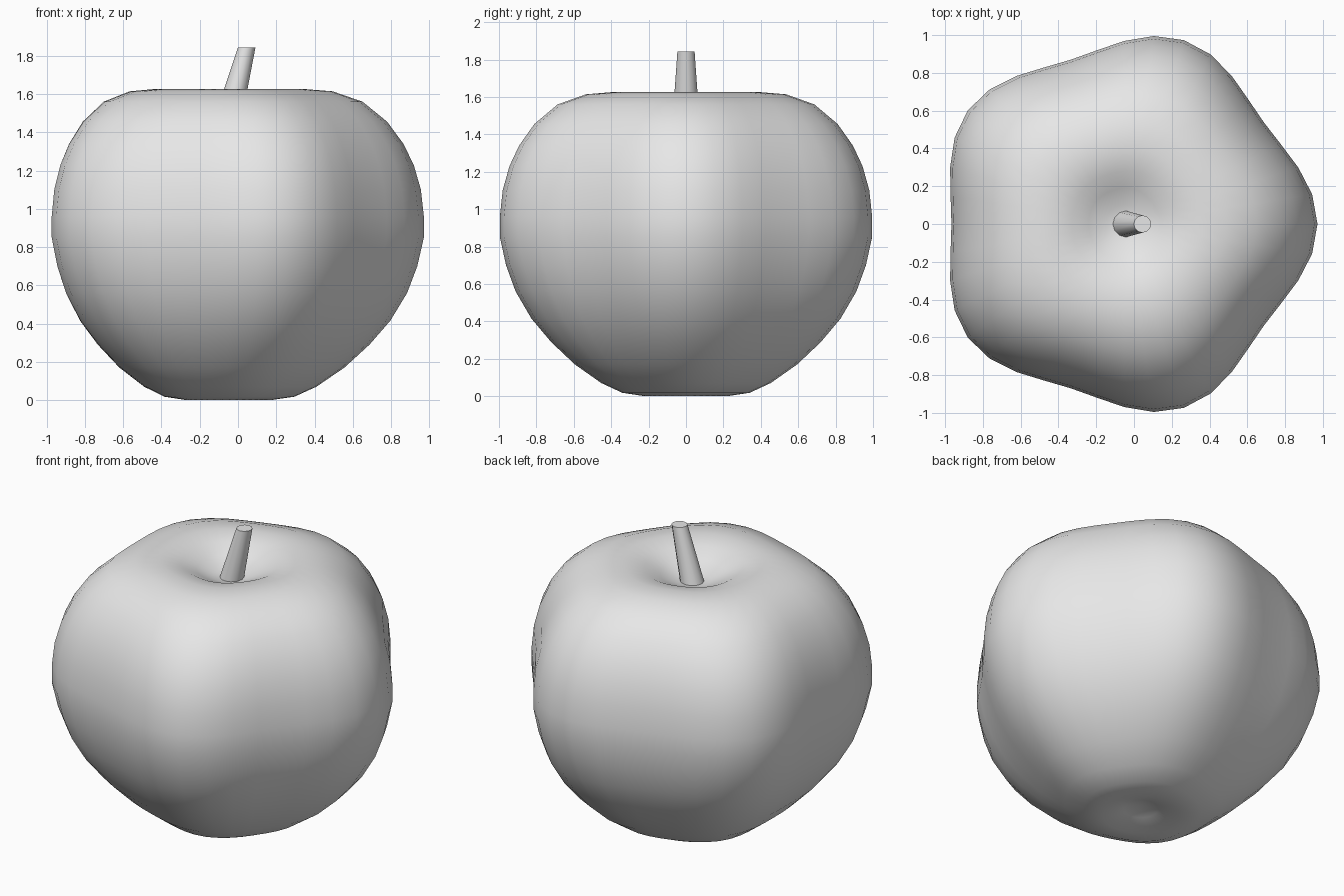
import bpy
import bmesh
from math import cos, sin, tau, radians

cube = bpy.data.objects.get("Cube")
if cube:
    bpy.data.objects.remove(cube, do_unlink=True)

AXIS_X = -0.052
SEGMENTS = 40

grey = bpy.data.materials.new("light_grey")
grey.use_nodes = True
grey.diffuse_color = (0.8, 0.8, 0.8, 1)
grey.node_tree.nodes["Principled BSDF"].inputs["Base Color"].default_value = (0.8, 0.8, 0.8, 1)


def finish(bm, name, angle):
    """Turn a bmesh into a smooth-shaded object."""
    bmesh.ops.recalc_face_normals(bm, faces=bm.faces[:])
    mesh = bpy.data.meshes.new(name)
    bm.to_mesh(mesh)
    bm.free()
    mesh.materials.append(grey)
    obj = bpy.data.objects.new(name, mesh)
    bpy.context.collection.objects.link(obj)
    bpy.ops.object.select_all(action='DESELECT')
    obj.select_set(True)
    bpy.context.view_layer.objects.active = obj
    bpy.ops.object.shade_smooth_by_angle(angle=radians(angle))
    return obj


# Fruit body: lathe profile (mean radius, height), bottom dimple to top dimple
BOTTOM, TOP = 0.06, 1.50
profile = [
    (0.10, 0.035), (0.22, 0.0), (0.34, 0.018), (0.45, 0.07), (0.588, 0.17),
    (0.71, 0.29), (0.81, 0.415), (0.89, 0.56), (0.938, 0.70), (0.969, 0.85),
    (0.969, 0.96), (0.955, 1.10), (0.921, 1.23), (0.872, 1.34), (0.795, 1.455),
    (0.676, 1.56), (0.53, 1.614), (0.40, 1.625), (0.28, 1.60), (0.19, 1.555),
    (0.10, 1.515),
]

bm = bmesh.new()
rings = []
for radius, z in profile:
    ring = []
    for i in range(SEGMENTS):
        a = tau * i / SEGMENTS
        # Five lobes that fade towards the axis
        r = radius * (1 + 0.058 * radius * cos(5 * a))
        ring.append(bm.verts.new((AXIS_X + r * cos(a), r * sin(a), z)))
    rings.append(ring)
bottom = bm.verts.new((AXIS_X, 0, BOTTOM))
top = bm.verts.new((AXIS_X, 0, TOP))
for i in range(SEGMENTS):
    j = (i + 1) % SEGMENTS
    for low, high in zip(rings, rings[1:]):
        bm.faces.new((low[i], low[j], high[j], high[i]))
    bm.faces.new((bottom, rings[0][j], rings[0][i]))
    bm.faces.new((top, rings[-1][i], rings[-1][j]))
finish(bm, "fruit_body", 80)

# Stem: tapered cylinder leaning to one side
STEM_LOW, STEM_HIGH = 1.46, 1.842
bm = bmesh.new()
bmesh.ops.create_cone(bm, cap_ends=True, segments=12, radius1=0.073,
                      radius2=0.046, depth=1)
for v in bm.verts:
    t = v.co.z + 0.5
    v.co.x += -0.055 + 0.1 * t
    v.co.z = STEM_LOW + (STEM_HIGH - STEM_LOW) * t
finish(bm, "stem", 40)
